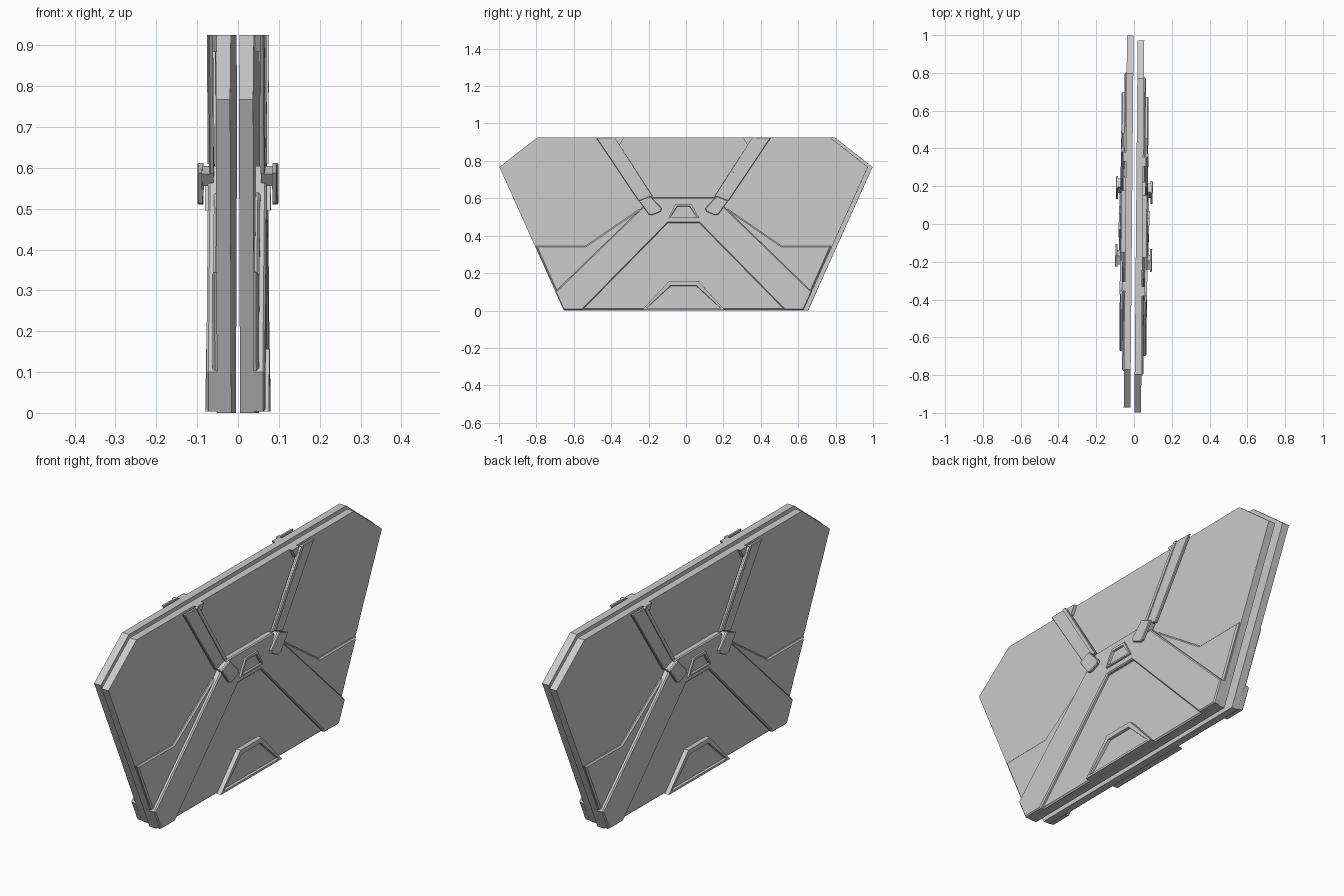
import bpy, bmesh
from math import radians, pi, cos

if "Cube" in bpy.data.objects:
    bpy.data.objects.remove(bpy.data.objects["Cube"])

FACE = 0.0457          # local x of the slab's outer face
TILT = radians(-0.5)   # each half is slightly turned about z
SHIFT = -0.0125


def both(half):
    """Close a half outline (y, z), listed from bottom to top, by mirroring in y."""
    return half + [(-y, z) for y, z in reversed(half)]


def plate(name, pts, d0, d1, bevel=0.0, recess=None):
    """Extrude a (y, z) outline along x; place a copy on each half."""
    bm = bmesh.new()
    back = [bm.verts.new((FACE + d0, y, z)) for y, z in pts]
    front = [bm.verts.new((FACE + d1, y, z)) for y, z in pts]
    n = len(pts)
    bm.faces.new(back[::-1])
    top = bm.faces.new(front)
    for i in range(n):
        j = (i + 1) % n
        bm.faces.new((back[i], back[j], front[j], front[i]))
    bmesh.ops.recalc_face_normals(bm, faces=bm.faces)
    if recess:
        width, depth = recess
        bmesh.ops.inset_region(bm, faces=[top], thickness=width)
        rim = list(top.verts)
        bmesh.ops.inset_region(bm, faces=[top], thickness=0.003)
        for v in top.verts:
            v.co.x -= depth
    if bevel:
        edges = [e for e in bm.edges
                 if all(v in front for v in e.verts)]
        bmesh.ops.bevel(bm, geom=edges, offset=bevel, segments=1,
                        affect='EDGES', profile=0.5)
    me = bpy.data.meshes.new(name)
    bm.to_mesh(me)
    bm.free()
    for side, turn in (("right", 0.0), ("left", pi)):
        ob = bpy.data.objects.new(f"{name}_{side}", me)
        ob.rotation_euler.z = TILT + turn
        ob.location.y = SHIFT * cos(turn)
        bpy.context.collection.objects.link(ob)


# Main slab
plate("slab", both([(0.64, 0), (0.985, 0.767), (0.783, 0.925)]), -0.035, 0.0)

# Raised lower panel with stepped upper edge
plate("lower_panel", both([(0.638, 0.004), (0.79, 0.345), (0.525, 0.345),
                           (0.24, 0.54)]), 0.0, 0.011, 0.006)

# Arched frame: two sloping legs and a crossbar
plate("arched_frame", [(0.54, 0.004), (0.642, 0.004), (0.686, 0.1), (0.165, 0.605),
                       (-0.165, 0.605), (-0.686, 0.1), (-0.642, 0.004), (-0.54, 0.004),
                       (-0.084, 0.468), (0.084, 0.468)], 0.0, 0.026, 0.005)

# Bottom trapezoid and small crossbar badge, both recessed
plate("bottom_trapezoid", both([(0.22, 0.004), (0.078, 0.157)]),
      0.0, 0.032, recess=(0.024, 0.012))
plate("crossbar_badge", both([(0.082, 0.495), (0.042, 0.57)]),
      0.02, 0.035, recess=(0.014, 0.008))

# Straps, their inner rails, corner gussets and clips on both sides
for s, tag in ((1, "front"), (-1, "rear")):
    def flip(pts):
        return [(s * y, z) for y, z in pts]
    plate(f"strap_{tag}", flip([(0.24, 0.585), (0.468, 0.925), (0.368, 0.925),
                                (0.165, 0.61)]), 0.012, 0.023, 0.003)
    plate(f"strap_rail_{tag}", flip([(0.186, 0.61), (0.387, 0.925), (0.368, 0.925),
                                     (0.167, 0.61)]), 0.012, 0.027)
    plate(f"strap_gusset_{tag}", flip([(0.342, 0.884), (0.368, 0.925),
                                       (0.318, 0.925)]), 0.0, 0.016)
    plate(f"clip_post_{tag}", flip([(0.15, 0.555), (0.2, 0.555), (0.228, 0.585),
                                    (0.182, 0.605)]), 0.012, 0.042)
    plate(f"clip_plate_{tag}", flip([(0.168, 0.51), (0.186, 0.514), (0.24, 0.587),
                                     (0.178, 0.612), (0.118, 0.548), (0.12, 0.53)]),
          0.04, 0.052, 0.003)
